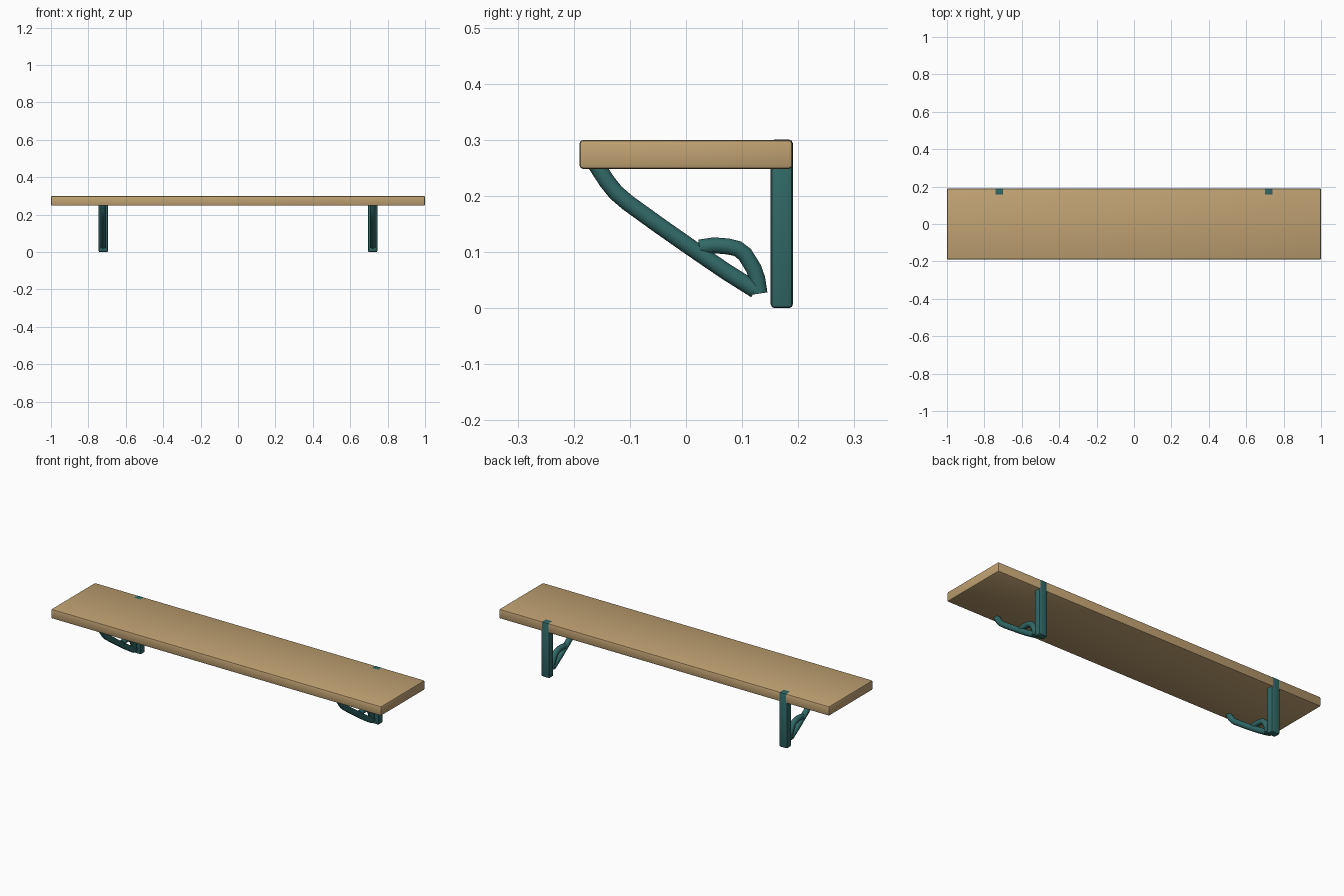
import bpy, math

if "Cube" in bpy.data.objects:
    bpy.data.objects.remove(bpy.data.objects["Cube"])

def material(name, color):
    m = bpy.data.materials.new(name)
    m.diffuse_color = color
    m.use_nodes = True
    m.node_tree.nodes["Principled BSDF"].inputs["Base Color"].default_value = m.diffuse_color
    return m

wood = material("wood", (0.53, 0.36, 0.17, 1))
iron = material("painted_iron", (0.03, 0.14, 0.135, 1))

def finish(obj, mat):
    obj.data.materials.append(mat)
    bpy.ops.object.select_all(action='DESELECT')
    obj.select_set(True)
    bpy.context.view_layer.objects.active = obj
    bpy.ops.object.convert(target='MESH')
    bpy.ops.object.shade_smooth_by_angle(angle=math.radians(40))

def box(name, lo, hi, bevel, mat):
    bpy.ops.mesh.primitive_cube_add(size=1, location=[(a + b) / 2 for a, b in zip(lo, hi)])
    obj = bpy.context.object
    obj.name = name
    obj.scale = [b - a for a, b in zip(lo, hi)]
    bpy.ops.object.transform_apply(location=False, rotation=False, scale=True)
    mod = obj.modifiers.new("rounded_edges", 'BEVEL')
    mod.width, mod.segments = bevel, 2
    finish(obj, mat)

def tube(name, x, path, radius, mat):
    cu = bpy.data.curves.new(name, 'CURVE')
    cu.dimensions = '3D'
    cu.bevel_depth, cu.bevel_resolution = radius, 3
    cu.use_fill_caps = True
    sp = cu.splines.new('POLY')
    sp.points.add(len(path) - 1)
    for p, (y, z) in zip(sp.points, path):
        p.co = (x, y, z, 1)
    obj = bpy.data.objects.new(name, cu)
    bpy.context.collection.objects.link(obj)
    finish(obj, mat)

# Shelf board
box("shelf_board", (-1, -0.19, 0.248), (1, 0.19, 0.30), 0.007, wood)

# Side profiles of the bracket rods, as (y, z)
brace = [(-0.166, 0.265), (-0.154, 0.246), (-0.141, 0.226), (-0.125, 0.206), (-0.104, 0.188),
         (-0.05, 0.149), (0.01, 0.107), (0.07, 0.066), (0.124, 0.032)]
scroll = [(0.024, 0.108), (0.05, 0.112), (0.075, 0.11), (0.092, 0.106), (0.105, 0.096),
          (0.121, 0.07), (0.127, 0.052), (0.131, 0.026)]

# Two brackets: wall plate, diagonal brace and scroll
for side, x in (("left", -0.72), ("right", 0.72)):
    box(side + "_wall_plate", (x - 0.025, 0.151, 0), (x + 0.025, 0.1905, 0.3005), 0.007, iron)
    tube(side + "_brace", x, brace, 0.0155, iron)
    tube(side + "_scroll", x, scroll, 0.015, iron)
